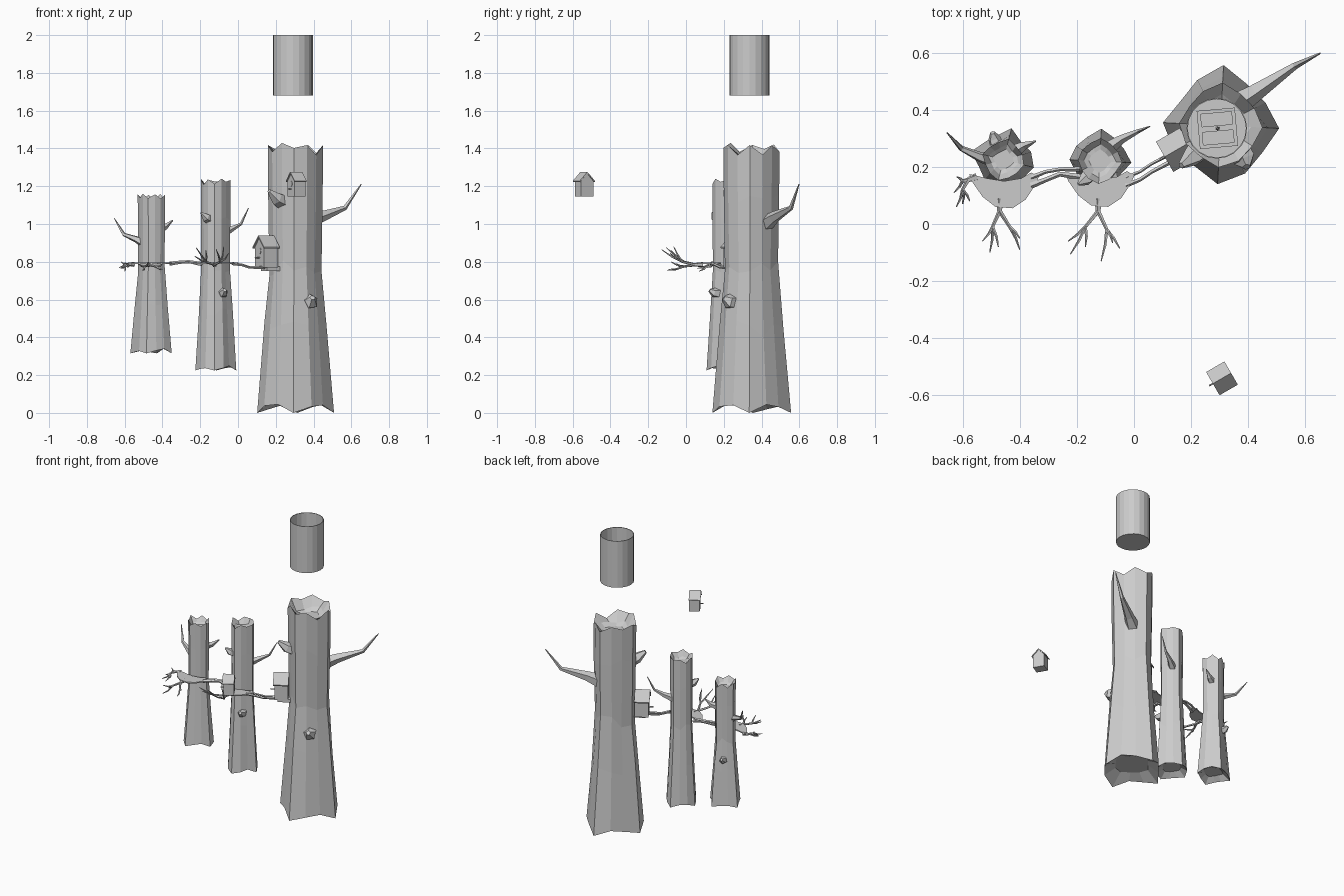
import bpy, bmesh, math, random
from mathutils import Vector, Matrix


def finish(name, bm):
    bmesh.ops.recalc_face_normals(bm, faces=bm.faces)
    me = bpy.data.meshes.new(name)
    bm.to_mesh(me)
    bm.free()
    ob = bpy.data.objects.new(name, me)
    bpy.context.collection.objects.link(ob)
    return ob


def bridge(bm, a, b):
    n = len(a)
    for i in range(n):
        bm.faces.new((a[i], a[(i + 1) % n], b[(i + 1) % n], b[i]))


def add_tube(bm, pts, radii, sides=5):
    pts = [Vector(p) for p in pts]
    rings = []
    for i, p in enumerate(pts):
        d = (pts[min(i + 1, len(pts) - 1)] - pts[max(i - 1, 0)]).normalized()
        u = d.cross(Vector((0.1, 0.2, 1))).normalized()
        v = d.cross(u)
        rings.append([bm.verts.new(p + radii[i] * (u * math.cos(a) + v * math.sin(a)))
                      for a in (math.tau * k / sides for k in range(sides))])
    for a, b in zip(rings, rings[1:]):
        bridge(bm, a, b)
    bm.faces.new(rings[0])
    bm.faces.new(rings[-1])


def tube(name, pts, radii, sides=5):
    bm = bmesh.new()
    add_tube(bm, pts, radii, sides)
    return finish(name, bm)


def prism(bm, pts, offset, mat=Matrix()):
    a = [bm.verts.new(mat @ Vector(p)) for p in pts]
    b = [bm.verts.new(mat @ (Vector(p) + Vector(offset))) for p in pts]
    bm.faces.new(a)
    bm.faces.new(b)
    bridge(bm, a, b)


# Ridged trunk with jagged foot and hollow, splintered crown
def trunk(name, cx, cy, z0, z1, profile, seed, top_r, n=12, phase=-0.05):
    rnd = random.Random(seed)
    s = profile[0][1] / 0.21
    ridge = [rnd.uniform(0.96, 1.04) if k % 3 == 0 else rnd.uniform(0.77, 0.9) for k in range(n)]
    bm = bmesh.new()

    # ridges soften towards the crown
    def ring(r, zf, soft=0.0):
        out = []
        for k in range(n):
            a = math.tau * k / n + phase
            rr = r * (ridge[k] * (1 - soft) + 0.95 * soft)
            out.append(bm.verts.new((cx + rr * math.cos(a), cy + rr * math.sin(a), zf(k))))
        return out

    rings = [ring(profile[0][1] * 0.6, lambda k: z0 + 0.07 * s)]
    rings.append(ring(profile[0][1], lambda k: z0 + (0 if k % 3 == 0 else rnd.uniform(0.015, 0.05) * s)))
    for t, r in profile[1:]:
        rings.append(ring(r, lambda k: z0 + t * (z1 - z0) + rnd.uniform(-0.05, 0.05) * s, t * 0.4))
    rings.append(ring(top_r, lambda k: z1 - (rnd.uniform(0, 0.02) if k % 2 == 0
                                             else rnd.uniform(0.03, 0.07)) * s, 0.35))
    rings.append(ring(top_r * 0.72, lambda k: z1 - rnd.uniform(0.07, 0.1) * s))
    rings.append(ring(top_r * 0.5, lambda k: z1 - 0.1 * s))
    for a, b in zip(rings, rings[1:]):
        bridge(bm, a, b)
    bm.faces.new(rings[0])
    bm.faces.new(rings[-1])
    return finish(name, bm)


trunk("large_trunk", 0.303, 0.345, 0.0, 1.435,
      [(0, 0.21), (0.31, 0.17), (0.53, 0.143), (0.8, 0.15)], 3, 0.152)
trunk("middle_trunk", -0.12, 0.22, 0.225, 1.24,
      [(0, 0.11), (0.3, 0.092), (0.53, 0.078), (0.8, 0.08)], 5, 0.08)
trunk("small_trunk", -0.457, 0.225, 0.315, 1.16,
      [(0, 0.112), (0.3, 0.09), (0.52, 0.073), (0.8, 0.074)], 8, 0.076, phase=-0.25)

# Dead branches and broken knots
tube("large_branch", [(0.36, 0.42, 1.0), (0.43, 0.465, 1.035), (0.565, 0.555, 1.085), (0.652, 0.598, 1.21)],
     [0.045, 0.032, 0.013, 0.003])
tube("large_upper_stub", [(0.26, 0.29, 1.11), (0.205, 0.235, 1.135), (0.165, 0.205, 1.175)], [0.05, 0.036, 0.012])
tube("large_lower_knot", [(0.35, 0.28, 0.59), (0.39, 0.225, 0.59), (0.395, 0.2, 0.61)], [0.05, 0.04, 0.015])
tube("middle_branch", [(-0.1, 0.26, 0.94), (-0.04, 0.3, 0.97), (0.015, 0.325, 1.0), (0.056, 0.342, 1.085)],
     [0.028, 0.016, 0.008, 0.002])
tube("middle_upper_stub", [(-0.14, 0.19, 1.02), (-0.17, 0.155, 1.035), (-0.195, 0.14, 1.06)], [0.03, 0.024, 0.005])
tube("middle_lower_knot", [(-0.09, 0.18, 0.635), (-0.075, 0.145, 0.637), (-0.07, 0.125, 0.65)], [0.033, 0.024, 0.01])
tube("small_branch", [(-0.48, 0.22, 0.89), (-0.54, 0.235, 0.92), (-0.605, 0.265, 0.945), (-0.655, 0.32, 1.03)],
     [0.03, 0.018, 0.01, 0.002])
tube("small_right_stub", [(-0.43, 0.25, 0.97), (-0.385, 0.275, 0.985), (-0.345, 0.29, 1.02)], [0.028, 0.016, 0.003])
tube("small_rear_knot", [(-0.47, 0.25, 0.63), (-0.49, 0.3, 0.635), (-0.495, 0.32, 0.65)], [0.03, 0.022, 0.009])


# Crescent walkway plates in front of the two smaller trunks
def plate(name, cx, cy):
    outline = [(-0.122, 0.03), (-0.11, 0.0), (-0.075, -0.05), (-0.03, -0.085), (0.03, -0.09), (0.075, -0.06),
               (0.105, -0.015), (0.122, 0.02), (0.095, 0.035), (0.06, 0.015), (0, 0.005), (-0.06, 0.015)]
    bm = bmesh.new()
    prism(bm, [(cx + x, cy + y, 0.787) for x, y in outline], (0, 0, 0.008))
    finish(name, bm)


plate("middle_plate", -0.12, 0.15)
plate("small_plate", -0.455, 0.145)


# Forked twigs: a stem, two forks and tips on each fork
def twigs(name, root, stem, forks):
    bm = bmesh.new()
    add_tube(bm, [root, stem], [0.014, 0.009])
    for elbow, tips in forks:
        add_tube(bm, [stem, elbow], [0.008, 0.006])
        for tip in tips:
            mid = Vector(elbow).lerp(Vector(tip), 0.5) + Vector((0.004, 0, -0.006))
            add_tube(bm, [elbow, mid, tip], [0.006, 0.005, 0.002])
    finish(name, bm)


twigs("middle_twigs", (-0.125, 0.09, 0.785), (-0.125, 0.045, 0.785),
      [((-0.17, -0.01, 0.8), [(-0.23, -0.06, 0.83), (-0.222, -0.105, 0.875), (-0.17, -0.08, 0.86)]),
       ((-0.095, -0.02, 0.8), [(-0.115, -0.13, 0.865), (-0.05, -0.085, 0.845), (-0.075, -0.065, 0.88)])])
twigs("small_twigs", (-0.47, 0.09, 0.785), (-0.47, 0.045, 0.783),
      [((-0.495, -0.01, 0.775), [(-0.53, -0.06, 0.79), (-0.505, -0.1, 0.755), (-0.475, -0.08, 0.8)]),
       ((-0.435, -0.01, 0.775), [(-0.4, -0.09, 0.76), (-0.4, -0.05, 0.79)])])
twigs("small_side_twigs", (-0.55, 0.165, 0.787), (-0.58, 0.155, 0.787),
      [((-0.6, 0.12, 0.785), [(-0.622, 0.06, 0.765), (-0.6, 0.07, 0.75), (-0.575, 0.08, 0.775)]),
       ((-0.6, 0.15, 0.79), [(-0.63, 0.11, 0.77), (-0.62, 0.165, 0.8)])])

# Branch bridges joining the trunks
for i, (dy, w) in enumerate(((0, 0.009), (0.028, 0.007))):
    tube(f"left_bridge_{i}", [(-0.36, 0.135 + dy, 0.79), (-0.31, 0.155 + dy, 0.797), (-0.26, 0.175 + dy * 0.6, 0.8),
                              (-0.19, 0.165 + dy, 0.787)], [w * 1.3, w, w, w * 1.3])
    tube(f"right_bridge_{i}", [(-0.03, 0.135 + dy, 0.79), (0.02, 0.155 + dy, 0.783), (0.06, 0.182 + dy, 0.77),
                               (0.14, 0.225 + dy, 0.77)], [w, w * 0.8, w * 0.8, w])


# Gabled birdhouse; its front looks along local -x
def birdhouse(name, x, y, z, s, yaw):
    m = Matrix.Translation((x, y, z)) @ Matrix.Rotation(yaw, 4, 'Z') @ Matrix.Scale(s, 4)
    bm = bmesh.new()
    prism(bm, [(-0.032, -0.037, 0), (-0.032, 0.037, 0), (-0.032, 0.037, 0.083),
               (-0.032, 0, 0.122), (-0.032, -0.037, 0.083)], (0.066, 0, 0), m)
    finish(name + "_body", bm)
    bm = bmesh.new()
    for sgn in (-1, 1):
        prism(bm, [(-0.038, 0, 0.123), (-0.038, sgn * 0.045, 0.077),
                   (-0.038, sgn * 0.047, 0.083), (-0.038, 0, 0.131)], (0.074, 0, 0), m)
    finish(name + "_roof", bm)
    bm = bmesh.new()
    add_tube(bm, [m @ Vector((-0.025, 0, 0.068)), m @ Vector((-0.034, 0, 0.068))], [0.014 * s] * 2, 10)
    finish(name + "_hole", bm)
    tube(name + "_perch", [m @ Vector((-0.025, 0, 0.04)), m @ Vector((-0.053, 0, 0.04))], [0.003 * s] * 2, 6)


birdhouse("trunk_birdhouse", 0.15, 0.26, 0.77, 1.3, math.radians(30))
birdhouse("loose_birdhouse", 0.309, -0.54, 1.145, 1.0, math.radians(30))
bm = bmesh.new()
prism(bm, [(-0.02, -0.03, 0), (0.06, -0.03, 0), (0.06, 0.03, 0), (-0.02, 0.03, 0)], (0, 0, 0.022),
      Matrix.Translation((0.155, 0.25, 0.752)) @ Matrix.Rotation(math.radians(30), 4, 'Z'))
finish("birdhouse_bracket", bm)

# Floating open bucket with thin wall and closed floor
bm = bmesh.new()
loops = []
for r, z in ((0.106, 1.68), (0.106, 2.0), (0.102, 2.0), (0.102, 1.685)):
    loops.append([bm.verts.new((0.29 + r * math.cos(math.tau * k / 20), 0.335 + r * math.sin(math.tau * k / 20), z))
                  for k in range(20)])
for a, b in zip(loops, loops[1:]):
    bridge(bm, a, b)
bm.faces.new(loops[0])
bm.faces.new(loops[-1])
finish("bucket", bm)

# Square frame, crossbar and tall peg on the bucket floor
bm = bmesh.new()
frame = Matrix.Translation((0.292, 0.335, 1.685)) @ Matrix.Rotation(math.radians(5), 4, 'Z')
for k in range(4):
    prism(bm, [(-0.067, -0.067, 0), (0.067, -0.067, 0), (0.067, -0.054, 0), (-0.067, -0.054, 0)],
          (0, 0, 0.012), frame @ Matrix.Rotation(k * math.pi / 2, 4, 'Z'))
prism(bm, [(-0.06, -0.01, 0), (0.06, -0.01, 0), (0.06, 0.01, 0), (-0.06, 0.01, 0)], (0, 0, 0.01), frame)
add_tube(bm, [(0.292, 0.335, 1.69), (0.2925, 0.335, 1.93)], [0.008, 0.003], 6)
finish("bucket_frame", bm)
